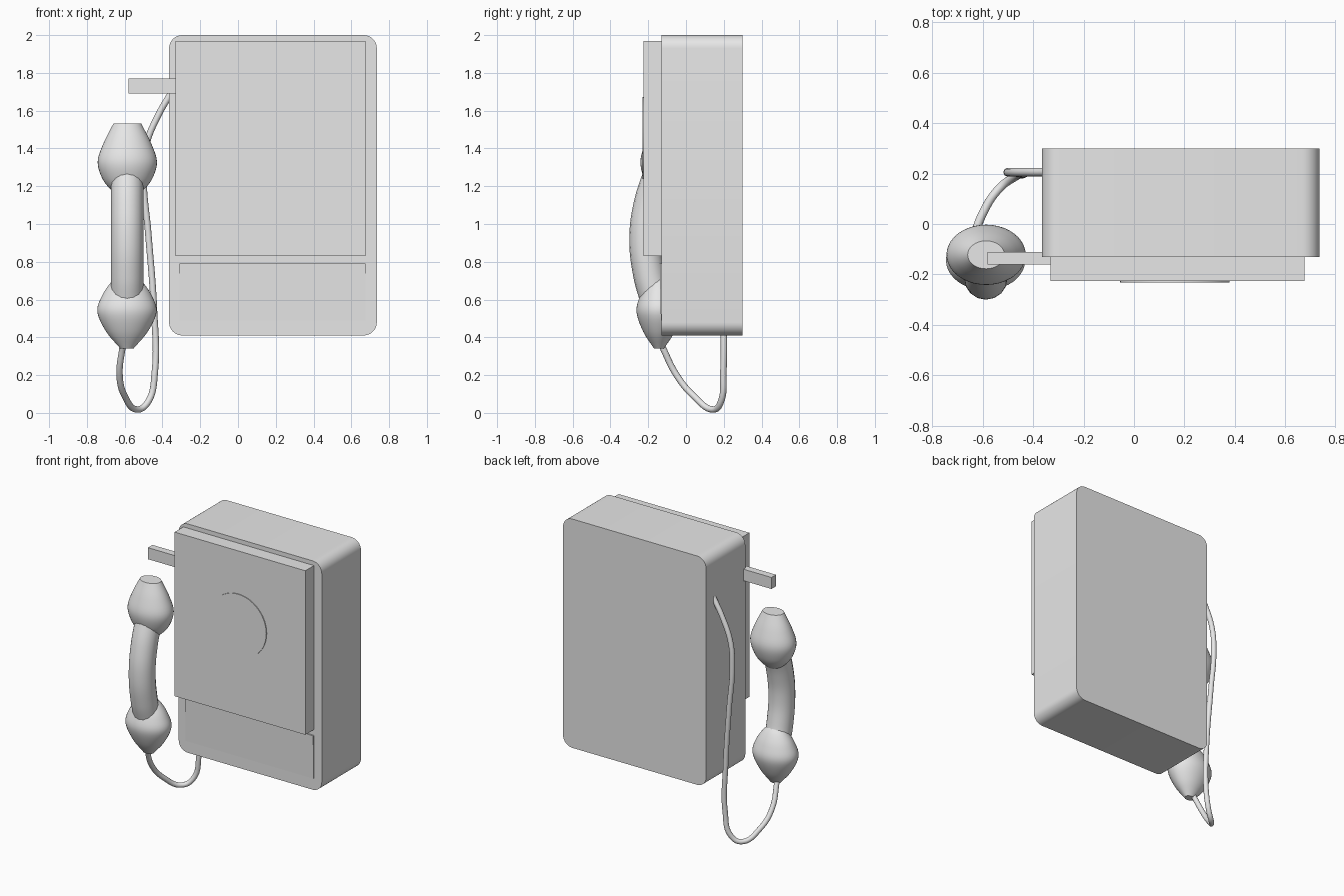
import bpy
import bmesh
from math import cos, sin, pi, radians
from mathutils import Matrix, Vector

cube = bpy.data.objects.get("Cube")
if cube:
    bpy.data.objects.remove(cube, do_unlink=True)

grey = bpy.data.materials.new("plain_grey")
grey.use_nodes = True
COLOUR = (0.8, 0.8, 0.8, 1)
grey.diffuse_color = COLOUR
for node in grey.node_tree.nodes:
    if node.type == 'BSDF_PRINCIPLED':
        node.inputs["Base Color"].default_value = COLOUR


def select_only(obj):
    bpy.ops.object.select_all(action='DESELECT')
    obj.select_set(True)
    bpy.context.view_layer.objects.active = obj


def finish(name, bm, smooth=False):
    bmesh.ops.recalc_face_normals(bm, faces=bm.faces)
    mesh = bpy.data.meshes.new(name)
    bm.to_mesh(mesh)
    bm.free()
    mesh.materials.append(grey)
    obj = bpy.data.objects.new(name, mesh)
    bpy.context.collection.objects.link(obj)
    if smooth:
        select_only(obj)
        bpy.ops.object.shade_smooth_by_angle(angle=radians(35))
    return obj


def box(name, low, high, corner=0):
    """Box between two corners; corner rounds the edges running along y."""
    low, high = Vector(low), Vector(high)
    bm = bmesh.new()
    bmesh.ops.create_cube(bm, size=1, matrix=Matrix.Translation((low + high) / 2)
                          @ Matrix.Diagonal((high - low).to_4d()))
    if corner:
        edges = [e for e in bm.edges
                 if abs(e.verts[0].co.y - e.verts[1].co.y) > 0.01]
        bmesh.ops.bevel(bm, geom=edges, offset=corner, segments=8,
                        profile=0.5, affect='EDGES')
    return finish(name, bm, smooth=corner > 0)


def smooth_profile(points, steps=5):
    """Catmull-Rom curve through (radius, height) points."""
    pts = [Vector(p) for p in points]
    pts = [2 * pts[0] - pts[1]] + pts + [2 * pts[-1] - pts[-2]]
    out = []
    for a, b, c, d in zip(pts, pts[1:], pts[2:], pts[3:]):
        for i in range(steps):
            t = i / steps
            out.append(0.5 * (2 * b + (c - a) * t + (2 * a - 5 * b + 4 * c - d) * t ** 2
                              + (3 * b - a - 3 * c + d) * t ** 3))
    return out + [pts[-2]]


def lathe(name, profile, centre, squash, sides=40):
    bm = bmesh.new()
    rings = []
    for r, z in smooth_profile(profile):
        rings.append([bm.verts.new((centre[0] + r * cos(2 * pi * i / sides),
                                    centre[1] + r * squash * sin(2 * pi * i / sides), z))
                      for i in range(sides)])
    for a, b in zip(rings, rings[1:]):
        for i in range(sides):
            j = (i + 1) % sides
            bm.faces.new((a[i], a[j], b[j], b[i]))
    bm.faces.new(rings[0])
    bm.faces.new(rings[-1])
    return finish(name, bm, smooth=True)


def tube(name, points, radius):
    curve = bpy.data.curves.new(name, 'CURVE')
    curve.dimensions = '3D'
    curve.bevel_depth = radius
    curve.bevel_resolution = 6
    curve.resolution_u = 10
    curve.use_fill_caps = True
    spline = curve.splines.new('BEZIER')
    spline.bezier_points.add(len(points) - 1)
    for knot, p in zip(spline.bezier_points, points):
        knot.co = p
        knot.handle_left_type = knot.handle_right_type = 'AUTO'
    curve.materials.append(grey)
    obj = bpy.data.objects.new(name, curve)
    bpy.context.collection.objects.link(obj)
    select_only(obj)
    bpy.ops.object.convert(target='MESH')
    bpy.ops.object.shade_smooth_by_angle(angle=radians(35))
    return obj


# Wall housing and raised front panel
box("housing", (-0.365, -0.13, 0.41), (0.735, 0.30, 2.0), corner=0.07)
box("front_panel", (-0.33, -0.225, 0.83), (0.675, -0.12, 1.97))

# Thin lower plate, thicker along its top edge
plate = box("lower_plate", (-0.31, -0.139, 0.49), (0.675, -0.125, 0.79))
for v in plate.data.vertices:
    if v.co.y < -0.13 and v.co.z < 0.6:
        v.co.y = -0.133

# Round dial plate
bm = bmesh.new()
bmesh.ops.create_cone(bm, cap_ends=True, segments=48, radius1=0.217, radius2=0.217,
                      depth=0.009, matrix=Matrix.Translation((0.162, -0.2265, 1.455))
                      @ Matrix.Rotation(pi / 2, 4, 'X'))
finish("dial_plate", bm, smooth=True)

# Cradle hook
box("cradle_hook", (-0.58, -0.16, 1.69), (-0.32, -0.11, 1.77))

# Handset
lathe("earpiece", [(0.073, 1.533), (0.125, 1.43), (0.157, 1.33), (0.132, 1.24),
                   (0.085, 1.18), (0.03, 1.14)], (-0.586, -0.122), 0.76)
lathe("mouthpiece", [(0.036, 0.342), (0.11, 0.43), (0.157, 0.535), (0.132, 0.62),
                     (0.085, 0.69), (0.035, 0.735)], (-0.588, -0.143), 0.76)
tube("handset_grip", [(-0.587, -0.135, 1.28), (-0.587, -0.192, 1.1),
                      (-0.587, -0.214, 0.92), (-0.587, -0.193, 0.73),
                      (-0.587, -0.16, 0.61)], 0.086)

# Cord from the housing side, looping under to the mouthpiece
tube("cord", [(-0.35, 0.205, 1.70), (-0.42, 0.205, 1.58), (-0.485, 0.205, 1.42),
              (-0.50, 0.205, 1.25), (-0.475, 0.205, 0.95), (-0.445, 0.2, 0.55),
              (-0.44, 0.198, 0.22), (-0.475, 0.185, 0.06), (-0.53, 0.145, 0.018),
              (-0.6, 0.04, 0.09), (-0.627, -0.05, 0.2), (-0.61, -0.13, 0.36)], 0.017)
